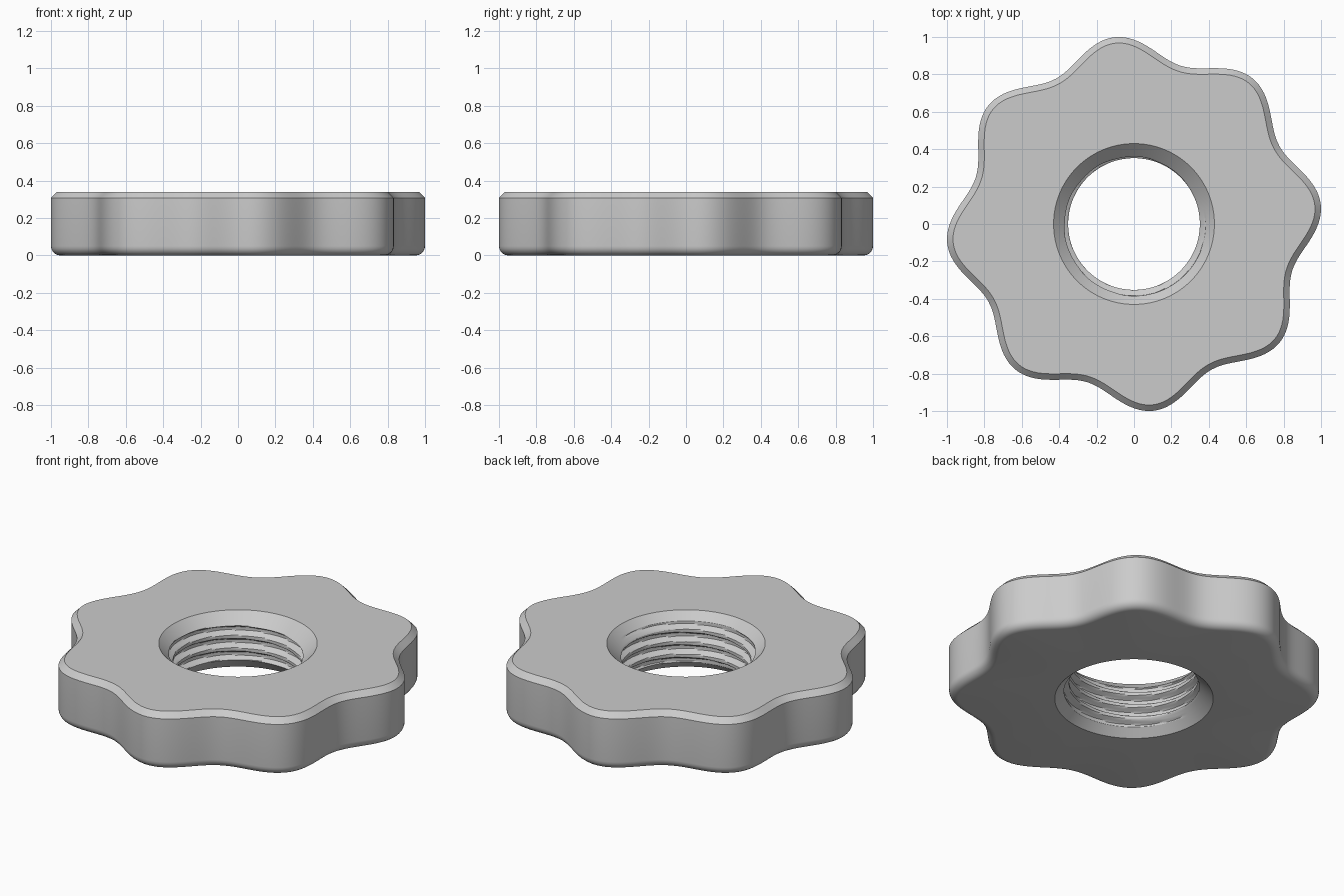
import bpy, bmesh, math

cube = bpy.data.objects.get("Cube")
if cube:
    bpy.data.objects.remove(cube, do_unlink=True)

SEGMENTS = 256
HEIGHT = 0.34
LOBES = 8
LOBE_ANGLE = math.radians(5.8)
MEAN_RADIUS, WAVE = 0.943, 0.061
TOP_CHAMFER = 0.032
BOTTOM_FILLET = 0.05
BORE, MOUTH = 0.352, 0.43
PITCH, THREAD_DEPTH = 0.075, 0.032
THREAD_ROWS = 68


def scalloped_point(angle, inset):
    """Point on the wavy outline, moved inward along its normal."""
    phase = LOBES * (angle - LOBE_ANGLE)
    r = MEAN_RADIUS + WAVE * math.cos(phase)
    slope = -LOBES * WAVE * math.sin(phase)
    c, s = math.cos(angle), math.sin(angle)
    tx, ty = slope * c - r * s, slope * s + r * c
    length = math.hypot(tx, ty)
    return r * c - inset * ty / length, r * s + inset * tx / length


def bore_point(angle, z):
    """Point on the threaded bore, widened by the countersinks."""
    turn = (z / PITCH - angle / math.tau) % 1.0
    groove = min(1.0, max(0.0, 2.2 * abs(2 * turn - 1) - 0.6))
    thread = BORE + THREAD_DEPTH * groove
    countersink = MOUTH - min(z, HEIGHT - z)
    r = max(thread, countersink)
    return r * math.cos(angle), r * math.sin(angle)


def add_ring(bm, point, value, z):
    return [bm.verts.new((*point(math.tau * i / SEGMENTS, value), z))
            for i in range(SEGMENTS)]


# Outer rim: top chamfer, straight wall, rounded bottom edge
rim = [(TOP_CHAMFER, HEIGHT), (0, HEIGHT - TOP_CHAMFER)]
for step in range(7):
    a = math.pi / 2 * step / 6
    rim.append((BOTTOM_FILLET * (1 - math.cos(a)),
                BOTTOM_FILLET * (1 - math.sin(a))))

bm = bmesh.new()
rings = [add_ring(bm, scalloped_point, inset, z) for inset, z in rim]

# Threaded bore from the bottom face back up to the top face
for row in range(THREAD_ROWS + 1):
    z = HEIGHT * row / THREAD_ROWS
    rings.append(add_ring(bm, bore_point, z, z))

# Join neighbouring rings into one closed solid
for k, ring in enumerate(rings):
    following = rings[(k + 1) % len(rings)]
    for i in range(SEGMENTS):
        j = (i + 1) % SEGMENTS
        bm.faces.new((ring[i], following[i], following[j], ring[j]))
bmesh.ops.recalc_face_normals(bm, faces=bm.faces)

mesh = bpy.data.meshes.new("scalloped_nut")
bm.to_mesh(mesh)
bm.free()
nut = bpy.data.objects.new("scalloped_nut", mesh)
bpy.context.collection.objects.link(nut)

# Plain grey finish
grey = bpy.data.materials.new("light_grey")
grey.use_nodes = True
colour = (0.6, 0.6, 0.6, 1)
grey.diffuse_color = colour
grey.node_tree.nodes["Principled BSDF"].inputs["Base Color"].default_value = colour
mesh.materials.append(grey)

bpy.ops.object.select_all(action="DESELECT")
nut.select_set(True)
bpy.context.view_layer.objects.active = nut
bpy.ops.object.shade_smooth_by_angle(angle=math.radians(25))
